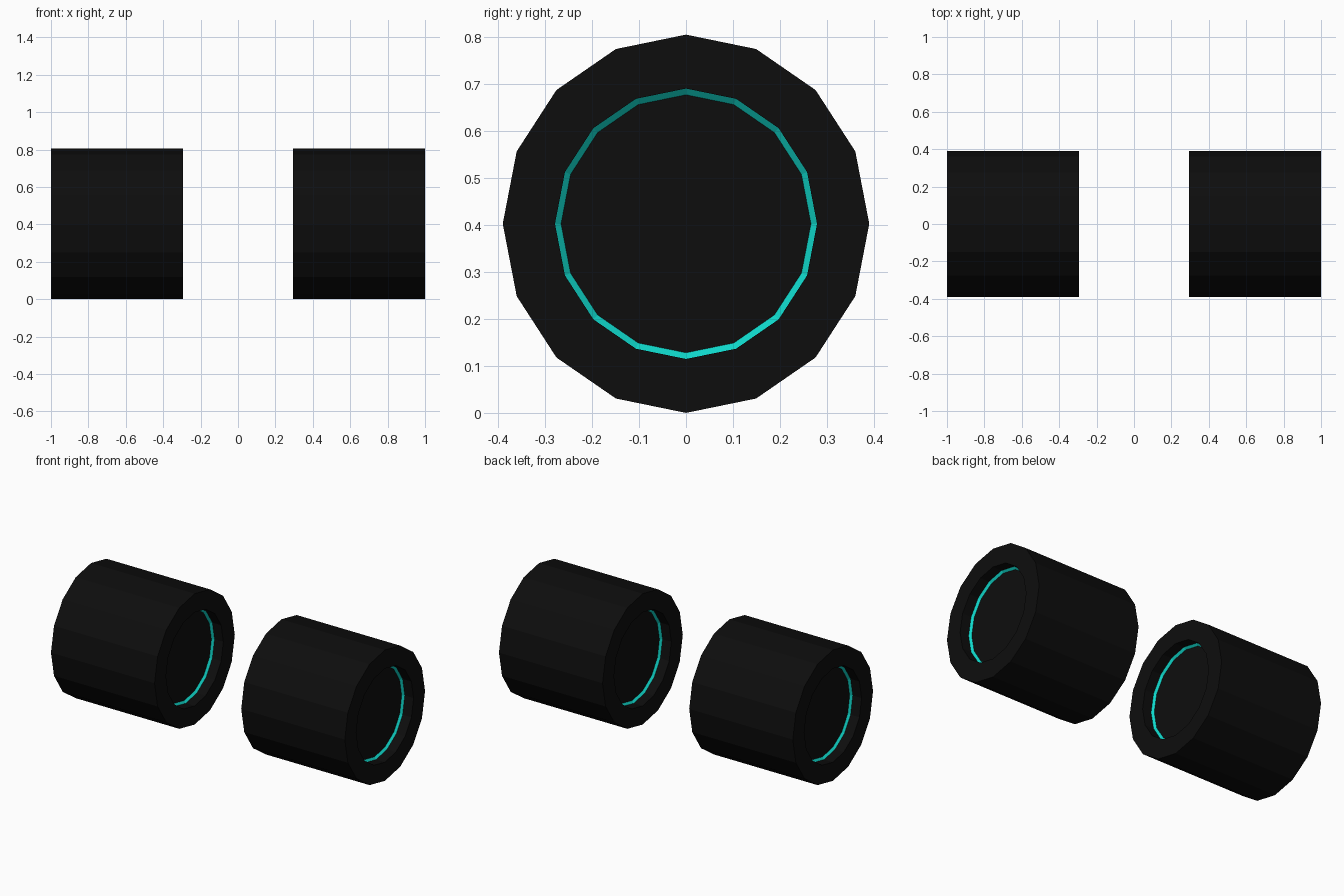
import bpy, bmesh, math

if "Cube" in bpy.data.objects:
    bpy.data.objects.remove(bpy.data.objects["Cube"])

SIDES = 16
RY, RZ = 0.39, 0.4025      # slightly oval section
X_IN, X_OUT = 0.295, 1.0


def material(name, color):
    m = bpy.data.materials.new(name)
    m.diffuse_color = (*color, 1)
    m.use_nodes = True
    m.node_tree.nodes["Principled BSDF"].inputs["Base Color"].default_value = m.diffuse_color
    return m


black = material("black", (0.004, 0.004, 0.004))
teal = material("teal", (0.005, 0.69, 0.6))


def lathe(name, profile, mat, cap_end=False):
    """Revolve (x, radius fraction) points about the x axis."""
    bm = bmesh.new()
    rings = []
    for x, f in profile:
        ring = []
        for i in range(SIDES):
            a = 2 * math.pi * i / SIDES
            ring.append(bm.verts.new((x, RY * f * math.sin(a), RZ + RZ * f * math.cos(a))))
        rings.append(ring)
    for r0, r1 in zip(rings, rings[1:]):
        for i in range(SIDES):
            j = (i + 1) % SIDES
            bm.faces.new((r0[i], r0[j], r1[j], r1[i]))
    if cap_end:
        bm.faces.new(rings[-1])
    me = bpy.data.meshes.new(name)
    bm.to_mesh(me)
    bm.free()
    me.materials.append(mat)
    ob = bpy.data.objects.new(name, me)
    bpy.context.collection.objects.link(ob)
    return ob


DEPTH, BAND = 0.06, 0.012  # recess depth, glowing band depth
R_HOLE, R_BAND = 0.715, 0.682

for side, (x0, x1) in {"left": (-X_OUT, -X_IN), "right": (X_IN, X_OUT)}.items():
    # drum with recess walls at both ends
    lathe(side + "_drum", [(x0 + DEPTH, R_HOLE), (x0, R_HOLE), (x0, 1),
                           (x1, 1), (x1, R_HOLE), (x1 - DEPTH, R_HOLE)], black)
    for end, x, s in (("a", x0, 1), ("b", x1, -1)):
        xa, xb = x + s * DEPTH, x + s * (DEPTH + BAND)
        # glowing band and sunken end disc
        band = lathe(f"{side}_glow_band_{end}", [(xa, R_HOLE), (xb, R_BAND)], teal)
        disc = lathe(f"{side}_end_disc_{end}", [(xb, R_BAND), (xb, 0.3)], black, True)
        if s < 0:
            continue
        # the -x end is wound the other way round
        for ob in (band, disc):
            ob.data.flip_normals()

# make every face point outwards from the drum
for ob in bpy.data.objects:
    me = ob.data
    for p in me.polygons:
        p.use_smooth = False
    if ob.name.endswith("drum"):
        # outer wall must face away from the axis
        p = max(me.polygons, key=lambda q: q.center.z)
        if p.normal.z < 0:
            me.flip_normals()
    elif "disc" in ob.name:
        want = -1 if ob.name.endswith("_a") else 1
        if me.polygons[0].normal.x * want < 0:
            me.flip_normals()
    else:
        p = max(me.polygons, key=lambda q: q.center.z)
        if p.normal.z > 0:
            me.flip_normals()
